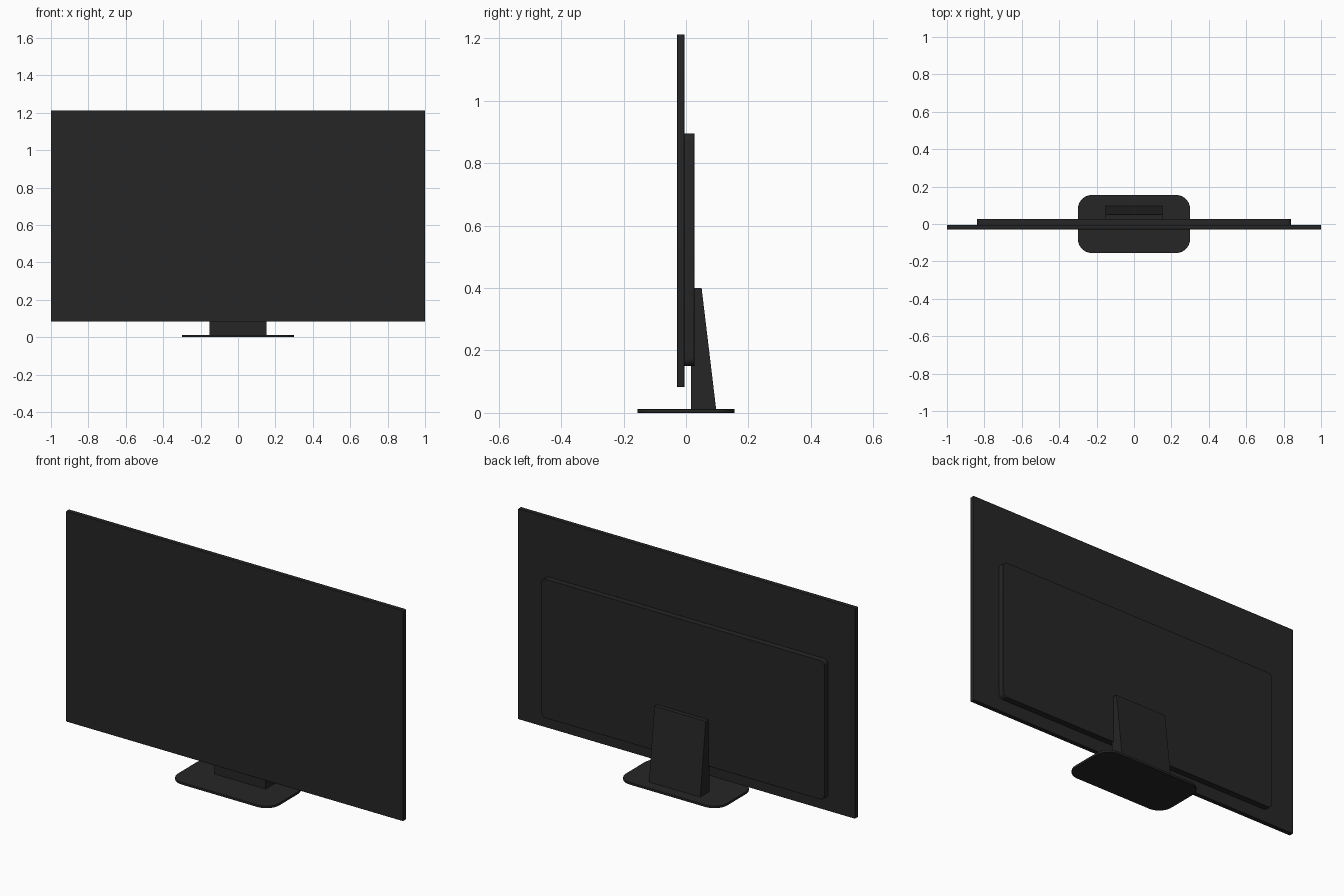
import bpy
import bmesh
import math
from mathutils import Vector

cube = bpy.data.objects.get("Cube")
if cube:
    bpy.data.objects.remove(cube, do_unlink=True)


def make_material(name, colour):
    mat = bpy.data.materials.new(name)
    mat.use_nodes = True
    mat.diffuse_color = colour
    mat.node_tree.nodes["Principled BSDF"].inputs["Base Color"].default_value = colour
    return mat


black = make_material("matte black", (0.019, 0.019, 0.019, 1))


def rounded_rect(half_u, half_v, radius, steps):
    """Outline of a rounded rectangle centred on the origin."""
    points = []
    for i, (su, sv) in enumerate([(1, 1), (-1, 1), (-1, -1), (1, -1)]):
        for k in range(steps + 1):
            a = math.pi / 2 * (i + k / steps)
            points.append((su * (half_u - radius) + radius * math.cos(a),
                           sv * (half_v - radius) + radius * math.sin(a)))
    return points


def extrude_outline(name, points, depth, bevel=0.0):
    """Extrude a planar outline along a vector into a closed solid."""
    mesh = bpy.data.meshes.new(name)
    bm = bmesh.new()
    face = bm.faces.new([bm.verts.new(p) for p in points])
    new = bmesh.ops.extrude_face_region(bm, geom=[face], use_keep_orig=True)["geom"]
    bmesh.ops.translate(bm, vec=Vector(depth),
                        verts=[v for v in new if isinstance(v, bmesh.types.BMVert)])
    bmesh.ops.recalc_face_normals(bm, faces=bm.faces[:])
    bm.to_mesh(mesh)
    bm.free()
    mesh.materials.append(black)
    obj = bpy.data.objects.new(name, mesh)
    bpy.context.collection.objects.link(obj)
    if bevel:
        mod = obj.modifiers.new("soft edges", "BEVEL")
        mod.width = bevel
        mod.segments = 2
        mod.limit_method = "ANGLE"
        mod.angle_limit = math.radians(40)
    bpy.ops.object.select_all(action="DESELECT")
    obj.select_set(True)
    bpy.context.view_layer.objects.active = obj
    bpy.ops.object.shade_smooth_by_angle(angle=math.radians(30))
    return obj


def upright_panel(name, half_width, bottom, top, front, back, radius, bevel):
    middle = (bottom + top) / 2
    outline = rounded_rect(half_width, (top - bottom) / 2, radius, 6)
    return extrude_outline(name, [(u, front, middle + v) for u, v in outline],
                           (0, back - front, 0), bevel)


# Thin display panel and the electronics housing behind it
upright_panel("display_panel", 1.0, 0.083, 1.212, -0.029, -0.005, 0.004, 0.002)
upright_panel("rear_housing", 0.84, 0.15, 0.895, -0.006, 0.027, 0.025, 0.002)

# Tapered neck, drawn as a side profile and extruded across the width
profile = [(0.016, 0.008), (0.097, 0.008), (0.05, 0.4), (0.016, 0.4)]
extrude_outline("stand_neck", [(-0.152, y, z) for y, z in profile],
                (0.304, 0, 0))

# Flat foot with rounded corners
extrude_outline("stand_base", [(x, y, 0) for x, y in rounded_rect(0.3, 0.155, 0.075, 10)],
                (0, 0, 0.012), 0.001)
